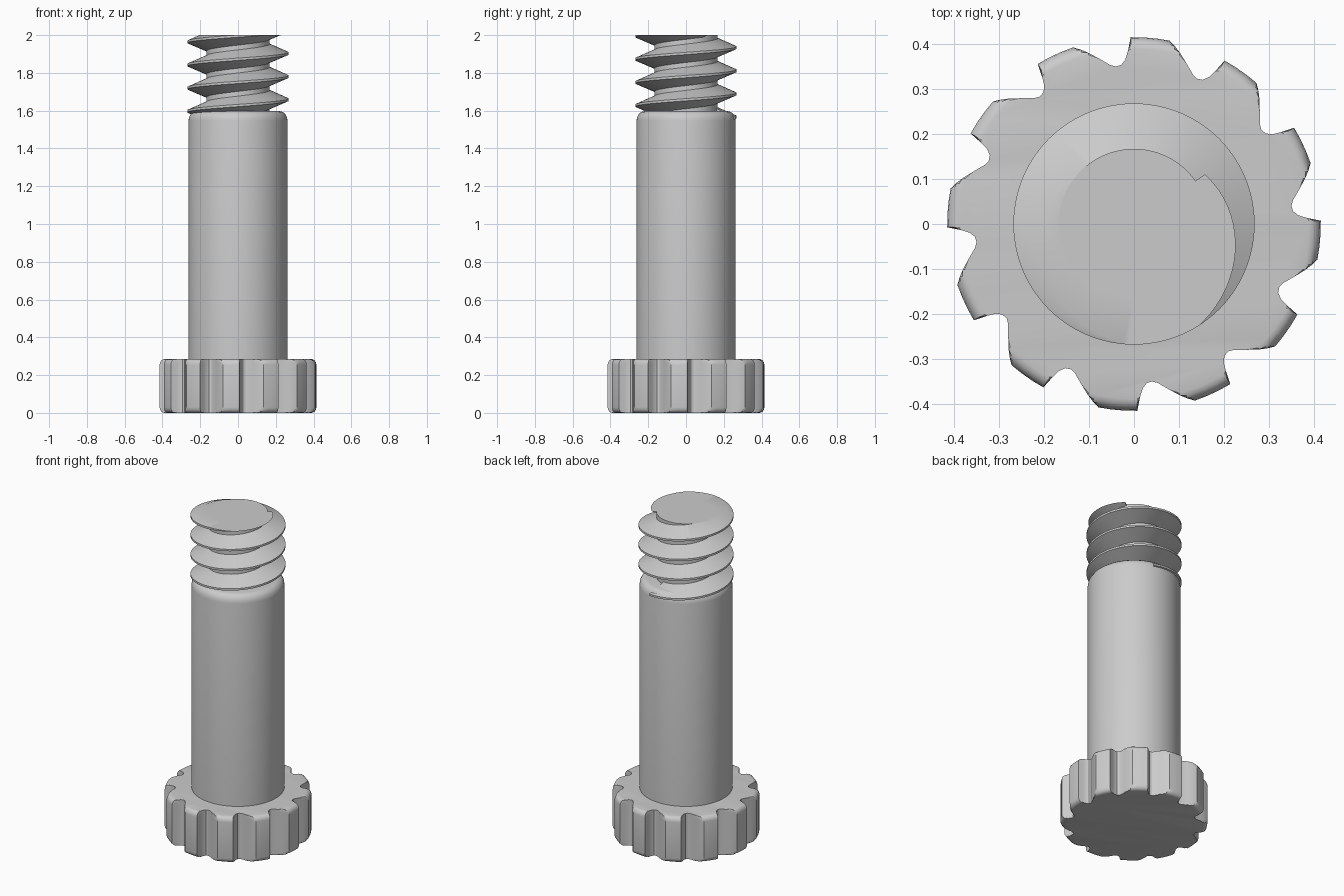
import bpy, bmesh
from math import radians, cos, sin, pi

cube = bpy.data.objects.get("Cube")
if cube:
    bpy.data.objects.remove(cube, do_unlink=True)

GREY = (0.6, 0.6, 0.6, 1.0)
grey = bpy.data.materials.new("plain grey")
grey.use_nodes = True
grey.diffuse_color = GREY
grey.node_tree.nodes["Principled BSDF"].inputs["Base Color"].default_value = GREY


def polar(r, angle, z):
    return (r * cos(angle), r * sin(angle), z)


def stack(bm, sections, caps=True):
    """Skin a list of closed sections, capping the first and last."""
    rings = [[bm.verts.new(p) for p in s] for s in sections]
    n = len(rings[0])
    for low, high in zip(rings, rings[1:]):
        for i in range(n):
            j = (i + 1) % n
            bm.faces.new((low[i], low[j], high[j], high[i]))
    if caps:
        bm.faces.new(rings[0][::-1])
        bm.faces.new(rings[-1])


def finish(bm, name):
    bmesh.ops.recalc_face_normals(bm, faces=bm.faces[:])
    mesh = bpy.data.meshes.new(name)
    bm.to_mesh(mesh)
    bm.free()
    mesh.materials.append(grey)
    obj = bpy.data.objects.new(name, mesh)
    bpy.context.collection.objects.link(obj)
    bpy.ops.object.select_all(action='DESELECT')
    obj.select_set(True)
    bpy.context.view_layer.objects.active = obj
    bpy.ops.object.shade_smooth_by_angle(angle=radians(30))
    return obj


def turned(name, profile, sides=96):
    """Solid of revolution from (radius, height) pairs."""
    bm = bmesh.new()
    stack(bm, [[polar(r, 2 * pi * i / sides, z) for i in range(sides)]
               for r, z in profile])
    return finish(bm, name)


# Knob: disc with rounded rims and twelve saw-tooth grip notches
TEETH, KNOB_R, KNOB_H, RIM = 12, 0.415, 0.285, 0.03
tooth = [(79, KNOB_R), (83, KNOB_R), (87, KNOB_R), (91, KNOB_R),
         (92, 0.385), (93, 0.366), (94.5, 0.355), (96.5, 0.352),
         (98.5, 0.357), (102, 0.376), (105, 0.394), (107, 0.405)]
outline = [(radians(a + 360 * k / TEETH), r) for k in range(TEETH) for a, r in tooth]

steps = [radians(90 * i / 4) for i in range(5)]
rim = [(0.026 * (1 - sin(t)), RIM * (1 - cos(t))) for t in steps]
layers = rim + [(inset, KNOB_H - z) for inset, z in reversed(rim)]
bm = bmesh.new()
stack(bm, [[polar(min(r, KNOB_R - inset), a, z) for a, r in outline]
           for inset, z in layers])
finish(bm, "grip_knob")

# Shaft: plain cylinder with a rounded shoulder
SHAFT_R, SHAFT_TOP = 0.262, 1.597
shoulder = [(SHAFT_R - 0.04 * (1 - cos(t)), SHAFT_TOP - 0.05 * (1 - sin(t)))
            for t in steps]
turned("shaft", [(SHAFT_R, KNOB_H - 0.01)] + shoulder)

# Threaded tip: core rod
CORE_R, TOP = 0.167, 2.0
turned("thread_core", [(CORE_R, SHAFT_TOP - 0.02), (CORE_R, TOP)])

# Threaded tip: right-handed helical rib, cut flat at the top
PITCH, CREST_R = 0.1225, 0.268
rib = [(CORE_R - 0.01, -0.054), (CREST_R, -0.008),
       (CREST_R, 0.004), (CORE_R - 0.01, 0.052)]
bm = bmesh.new()
stack(bm, [[polar(r, radians(a), 1.905 + PITCH * a / 360 + dz) for r, dz in rib]
           for a in range(-1005, 396, 5)])
cut = bmesh.ops.bisect_plane(bm, geom=bm.verts[:] + bm.edges[:] + bm.faces[:],
                             plane_co=(0, 0, TOP), plane_no=(0, 0, 1),
                             clear_outer=True)
rim_edges = [e for e in cut["geom_cut"] if isinstance(e, bmesh.types.BMEdge)]
bmesh.ops.triangle_fill(bm, edges=rim_edges, use_beauty=True, normal=(0, 0, 1))
finish(bm, "thread_rib")
